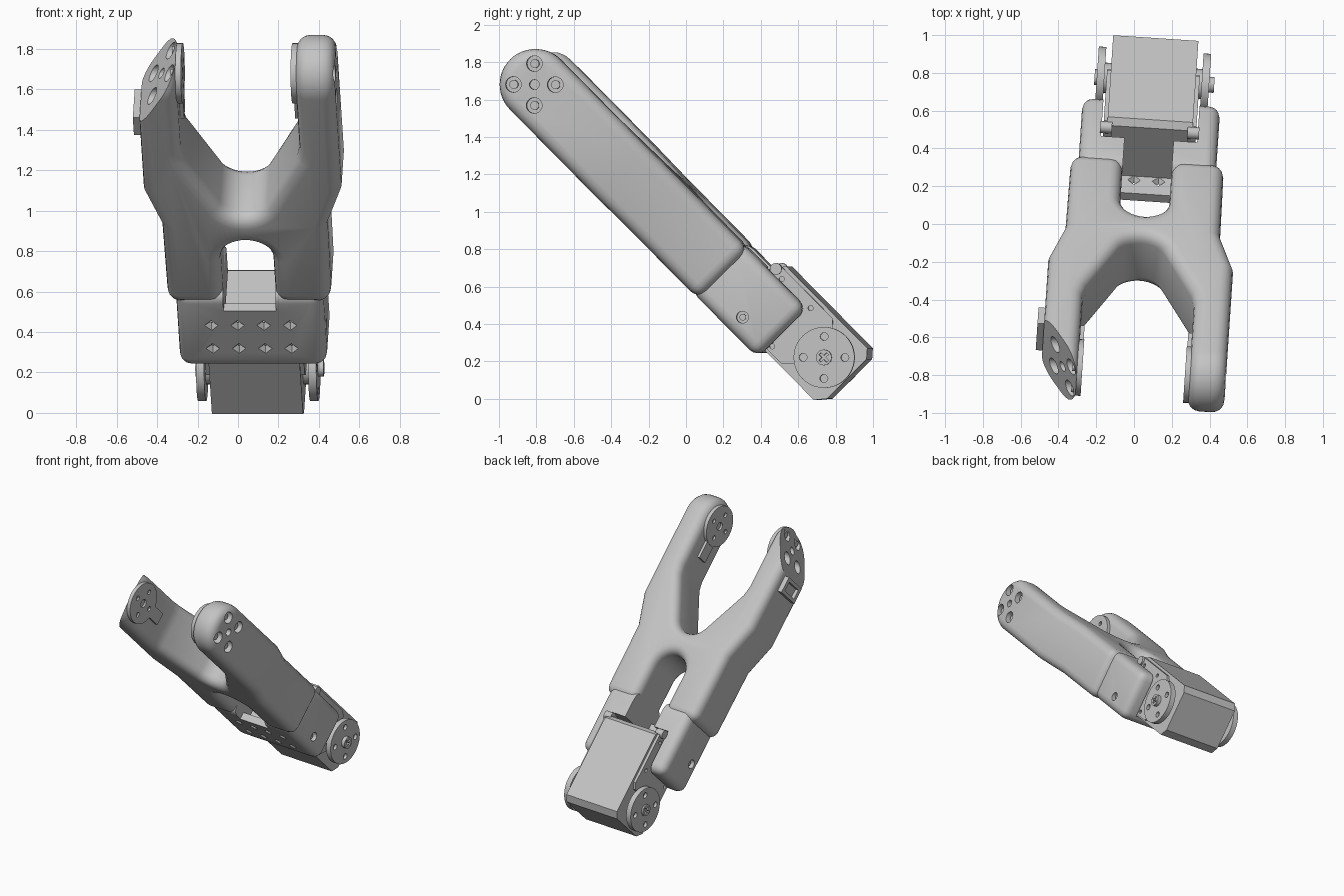
import bpy, bmesh
from math import radians, cos, sin, pi
from mathutils import Matrix, Vector

if "Cube" in bpy.data.objects:
    bpy.data.objects.remove(bpy.data.objects["Cube"])

# Part frame: x across, y along the arm from fork tip to motor, z through its thickness
FRAME = (Matrix.Rotation(radians(-3.8), 4, 'Z')
         @ Matrix.Translation((0.05, -0.777, 1.68))
         @ Matrix.Rotation(radians(-45.3), 4, 'X'))

grey = bpy.data.materials.new("plain_grey")
grey.use_nodes = True
grey.diffuse_color = (0.55, 0.55, 0.55, 1)
grey.node_tree.nodes["Principled BSDF"].inputs["Base Color"].default_value = (0.55, 0.55, 0.55, 1)
parts = []


def finish(name, bm):
    bmesh.ops.recalc_face_normals(bm, faces=bm.faces)
    mesh = bpy.data.meshes.new(name)
    bm.to_mesh(mesh)
    bm.free()
    mesh.materials.append(grey)
    obj = bpy.data.objects.new(name, mesh)
    bpy.context.collection.objects.link(obj)
    parts.append(obj)
    return obj


def prism(name, outline, lo, hi, axis='Z'):
    """Extrude an outline: (x, y) points along z, or (y, z) points along x."""
    bm = bmesh.new()
    put = (lambda p, h: (p[0], p[1], h)) if axis == 'Z' else (lambda p, h: (h, p[0], p[1]))
    face = bm.faces.new([bm.verts.new(put(p, lo)) for p in outline])
    ext = bmesh.ops.extrude_face_region(bm, geom=[face])
    move = Vector(put((0, 0), hi - lo))
    bmesh.ops.translate(bm, vec=move, verts=[v for v in ext['geom'] if isinstance(v, bmesh.types.BMVert)])
    return finish(name, bm)


def box(name, x, y, z):
    return prism(name, [(x[0], y[0]), (x[1], y[0]), (x[1], y[1]), (x[0], y[1])], *z)


def arc(cx, cy, r, a, b, n):
    return [(cx + r * cos(radians(a + (b - a) * i / n)),
             cy + r * sin(radians(a + (b - a) * i / n))) for i in range(n + 1)]


def rod(name, y, z, r, x0, x1, n=24):
    return prism(name, arc(y, z, r, 0, 360 - 360 / n, n - 1), x0, x1, 'X')


def bake(obj):
    dg = bpy.context.evaluated_depsgraph_get()
    mesh = bpy.data.meshes.new_from_object(obj.evaluated_get(dg))
    obj.modifiers.clear()
    obj.data = mesh


def carve(obj, *cutters, op='DIFFERENCE'):
    for cutter in cutters:
        mod = obj.modifiers.new("carve", 'BOOLEAN')
        mod.operation, mod.object, mod.solver = op, cutter, 'EXACT'
        bake(obj)
        parts.remove(cutter)
        bpy.data.objects.remove(cutter)


def bevel(obj, width, segments=4):
    mod = obj.modifiers.new("round", 'BEVEL')
    mod.width, mod.segments, mod.limit_method = width, segments, 'ANGLE'
    mod.angle_limit = radians(35)
    mod.use_clamp_overlap = False
    bake(obj)


def window(end):
    return prism("window_cutter", arc(0, 1.14, 0.13, 0, -180, 20) + [(-0.13, end), (0.13, end)], -0.5, 0.5)


# Forked main body: plan outline, trimmed by a round-ended side profile
half = arc(0, 0.70, 0.135, 90, 30, 7)[1:] + [
    (0.28, 0.45), (0.295, 0.38), (0.295, -0.3), (0.49, -0.3),
    (0.49, 0.66), (0.41, 0.90), (0.405, 1.43)]
outline = [(0, 0.835)] + half + [(-x, y) for x, y in reversed(half)]
body = prism("forked_body", outline, -0.3, 0.3)
side = arc(0, 0, 0.19, 90, 270, 24) + [(1.6, -0.19), (1.6, 0.19)]
carve(body, prism("side_profile", side, -1, 1, 'X'), op='INTERSECT')
carve(body, window(1.7))
bevel(body, 0.065)

# Slanted outer face on the right fork tip
carve(body, prism("slant_cutter", [(-0.262, -0.2), (-0.50, 0.21), (-0.9, 0.21),
                                   (-0.9, -0.5), (-0.262, -0.5)], -0.4, 0.4))

# Screw holes round each fork tip, with screw heads inside
for a in (45, 135, 225, 315):
    y, z = 0.112 * cos(radians(a)), 0.112 * sin(radians(a))
    depth = -0.31 - 0.45 * max(y, 0)
    carve(body, rod("hole", y, z, 0.042, 0.44, 0.7), rod("hole", y, z, 0.042, depth, -0.7))
    rod("left_tip_screw", y, z, 0.024, 0.43, 0.465, 12)
    rod("right_tip_screw", y, z, 0.022, -0.30, depth - 0.015, 12)
carve(body, rod("hole", 0, 0, 0.026, 0.44, 0.7), rod("hole", 0, 0, 0.026, -0.33, -0.7))

# Mounting discs with stems on the inner fork faces
for s, label in ((1, "left"), (-1, "right")):
    disc = rod(label + "_inner_disc", 0, 0, 0.15, s * 0.30, s * 0.272, 32)
    holes = [(0, 0, 0.03)] + [(0.09 * cos(a * pi / 2), 0.09 * sin(a * pi / 2), 0.017) for a in range(4)]
    carve(disc, *[rod("hole", y, z, r, s * 0.288, s * 0.2, 12) for y, z, r in holes])
    box(label + "_inner_stem", sorted((s * 0.30, s * 0.275)), (0.13, 0.27), (-0.045, 0.045))

# Cable clip on the outside of the right fork
clip = box("cable_clip", (-0.525, -0.45), (0.21, 0.33), (-0.10, 0.10))
carve(clip, box("clip_slot", (-0.6, -0.50), (0.235, 0.305), (-0.07, 0.07)))

# Motor cradle: rounded block, hollowed to leave cheeks and a floor plate
cradle = box("motor_cradle", (-0.365, 0.365), (1.36, 1.87), (-0.187, 0.187))
bevel(cradle, 0.06)
carve(cradle, window(1.47),
      box("neck_cutter", (-0.13, 0.13), (1.40, 1.60), (-0.134, 0.4)),
      box("cavity_cutter", (-0.255, 0.255), (1.56, 2.1), (-0.134, 0.4)))
for s in (1, -1):
    carve(cradle, rod("hole", 1.663, -0.088, 0.032, s * 0.325, s * 0.5))
    rod("cradle_screw", 1.663, -0.088, 0.018, s * 0.32, s * 0.345, 12)

# Diamond countersinks through the floor plate
for x in (-0.195, -0.065, 0.065, 0.195):
    for y in (1.57, 1.73):
        for z, flip in ((-0.188, 0), (-0.133, pi)):
            bm = bmesh.new()
            bmesh.ops.create_cone(bm, segments=4, radius1=0.036, radius2=0, depth=0.036, cap_ends=True,
                                  matrix=Matrix.Translation((x, y, z + (0.017 if not flip else -0.017)))
                                  @ Matrix.Rotation(flip, 4, 'X'))
            carve(cradle, finish("diamond_cutter", bm))

# Motor housing with chamfered ends
prism("motor_housing", [(1.60, -0.134), (2.24, -0.134), (2.284, -0.08), (2.284, 0.22),
                        (2.245, 0.264), (1.63, 0.264), (1.60, 0.23)], -0.226, 0.226, 'X')

# Side plates, screws and round horns on both sides of the motor
for s, label in ((1, "left"), (-1, "right")):
    plate = prism(label + "_motor_plate", [(1.58, -0.12), (1.98, -0.12), (2.04, -0.06), (2.04, 0.21),
                                           (2.0, 0.245), (1.62, 0.245), (1.58, 0.20)], s * 0.20, s * 0.246, 'X')
    carve(plate, *[rod("hole", y, z, 0.014, s * 0.23, s * 0.3, 12)
                   for y, z in ((1.66, 0.20), (1.88, 0.20), (1.88, -0.09))])
    rod(label + "_rim_screw", 1.60, 0.215, 0.032, s * 0.20, s * 0.262, 16)
    rod(label + "_horn_hub", 2.12, 0.068, 0.08, s * 0.22, s * 0.27)
    horn = rod(label + "_horn", 2.12, 0.068, 0.163, s * 0.258, s * 0.298, 48)
    holes = [(2.12 + 0.112 * cos(radians(a)), 0.068 + 0.112 * sin(radians(a))) for a in (45, 135, 225, 315)]
    carve(horn, *[rod("hole", y, z, 0.021, s * 0.275, s * 0.4, 16) for y, z in holes])
    knob = rod(label + "_horn_screw", 2.12, 0.068, 0.042, s * 0.28, s * (0.325 if s > 0 else 0.31))
    for a, b in ((0.028, 0.007), (0.007, 0.028)):
        slot = [(2.12 - a, 0.068 - b), (2.12 + a, 0.068 - b), (2.12 + a, 0.068 + b), (2.12 - a, 0.068 + b)]
        carve(knob, prism("slot_cutter", slot, s * 0.30, s * 0.4, 'X'))

# Tilt everything into place and smooth the curves
bpy.ops.object.select_all(action='DESELECT')
for obj in parts:
    obj.matrix_world = FRAME
    obj.select_set(True)
bpy.context.view_layer.objects.active = body
bpy.ops.object.shade_smooth_by_angle(angle=radians(30))
